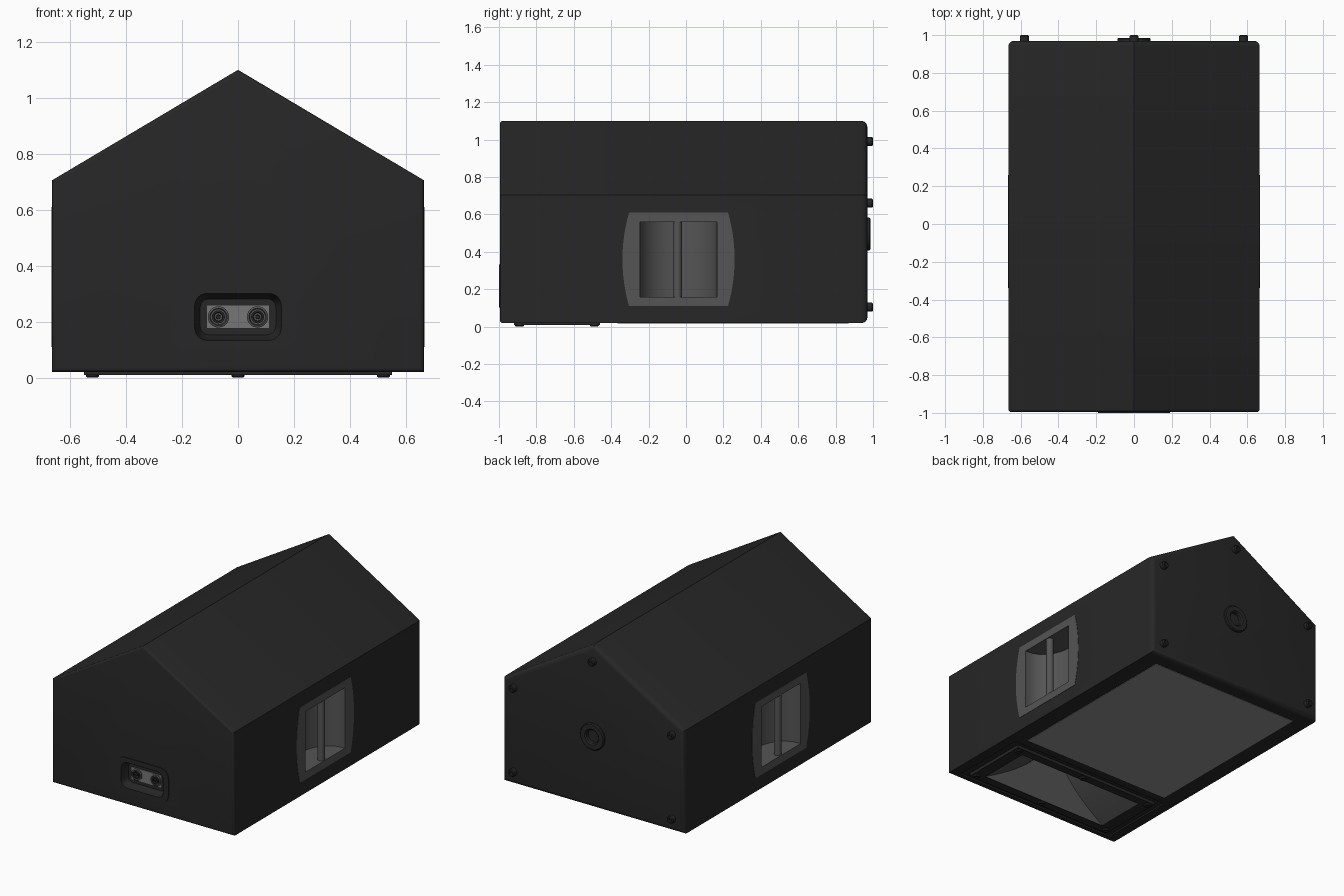
import bpy
import bmesh
from math import pi, sin, cos

cube = bpy.data.objects.get("Cube")
if cube:
    bpy.data.objects.remove(cube, do_unlink=True)


def material(name, grey):
    m = bpy.data.materials.new(name)
    m.use_nodes = True
    color = (grey, grey, grey, 1)
    m.diffuse_color = color
    bsdf = m.node_tree.nodes["Principled BSDF"]
    bsdf.inputs["Base Color"].default_value = color
    bsdf.inputs["Roughness"].default_value = 0.7
    return m


black = material("black_paint", 0.02)
plastic = material("grey_plastic", 0.09)
mesh_grey = material("grille_grey", 0.28)
metal = material("connector_metal", 0.18)


def place(axis, u, v, d):
    return {"x": (d, u, v), "y": (u, d, v), "z": (u, v, d)}[axis]


def loft(name, axis, rings, mat, bevel_ends=None):
    """Skin a list of (outline, depth) rings and cap both ends."""
    bm = bmesh.new()
    loops = [[bm.verts.new(place(axis, u, v, d)) for u, v in pts] for pts, d in rings]
    for a, b in zip(loops, loops[1:]):
        for i in range(len(a)):
            j = (i + 1) % len(a)
            bm.faces.new((a[i], a[j], b[j], b[i]))
    caps = [bm.faces.new(loops[0]), bm.faces.new(loops[-1])]
    bmesh.ops.recalc_face_normals(bm, faces=bm.faces)
    if bevel_ends:
        edge_sets = [list(c.edges) for c in caps]
        for edges, width in zip(edge_sets, bevel_ends):
            bmesh.ops.bevel(bm, geom=edges, offset=width, segments=4,
                            profile=0.5, affect="EDGES")
    me = bpy.data.meshes.new(name)
    bm.to_mesh(me)
    bm.free()
    me.materials.append(mat)
    ob = bpy.data.objects.new(name, me)
    bpy.context.collection.objects.link(ob)
    return ob


def prism(name, axis, pts, lo, hi, mat=black, bevel_ends=None):
    return loft(name, axis, [(pts, lo), (pts, hi)], mat, bevel_ends)


def circle(u, v, r, n=32):
    return [(u + r * cos(2 * pi * i / n), v + r * sin(2 * pi * i / n)) for i in range(n)]


def lathe(name, axis, u, v, profile, mat):
    return loft(name, axis, [(circle(u, v, r), d) for r, d in profile], mat)


def rect(u, v, hu, hv):
    return [(u - hu, v - hv), (u + hu, v - hv), (u + hu, v + hv), (u - hu, v + hv)]


def rounded(u, v, hu, hv, r, n=6):
    pts = []
    for k, (su, sv) in enumerate([(1, 1), (-1, 1), (-1, -1), (1, -1)]):
        for i in range(n + 1):
            a = pi / 2 * (k + i / n)
            pts.append((u + su * (hu - r) + r * cos(a), v + sv * (hv - r) + r * sin(a)))
    return pts


def activate(ob):
    bpy.ops.object.select_all(action="DESELECT")
    ob.select_set(True)
    bpy.context.view_layer.objects.active = ob


def cut(ob, cutter):
    mod = ob.modifiers.new("cut", "BOOLEAN")
    mod.operation = "DIFFERENCE"
    mod.solver = "EXACT"
    mod.object = cutter
    activate(ob)
    bpy.ops.object.modifier_apply(modifier=mod.name)
    bpy.data.objects.remove(cutter, do_unlink=True)


# Cabinet: five-sided shell with rounded ends
W, BASE = 0.665, 0.02
outline = [(-W, BASE), (W, BASE), (W, 0.705), (0, 1.1), (-W, 0.705)]
cabinet = prism("cabinet", "y", outline, -0.995, 0.97, black, (0.015, 0.03))

# Side handles: bowed frame, scooped cup and upright grip
HY, HZ = -0.04, 0.36
bow = []
for s in (1, -1):
    for i in range(13):
        t = -1 + i / 6
        bow.append((HY + s * (0.30 - 0.035 * t * t), HZ + s * 0.25 * t))
for side, s in (("left", 1), ("right", -1)):
    cut(cabinet, prism("cutter", "x", bow, s * 0.44, s * 0.7))
    handle = prism(side + "_handle_frame", "x", bow, s * 0.44, s * 0.667, plastic)
    scoop = [(s * 0.69, HY + 0.205), (s * 0.69, HY - 0.205)]
    for i in range(17):
        a = pi * i / 16
        scoop.append((s * (0.645 - 0.16 * sin(a)), HY - 0.205 * cos(a)))
    cut(handle, prism("cutter", "z", scoop, HZ - 0.2, HZ + 0.2))
    prism(side + "_handle_grip", "z", circle(s * 0.64, HY - 0.005, 0.023, 24),
          HZ - 0.205, HZ + 0.205, plastic)

# Horn: rebate in the cabinet, flanged rim and flared mouth
NY = -0.69
cut(cabinet, prism("cutter", "z", rect(0, NY, 0.6, 0.265), -0.1, 0.03))
cut(cabinet, prism("cutter", "z", rect(0, NY, 0.5, 0.2), -0.1, 0.42))
flange = rect(0, NY, 0.55, 0.23)
rim = loft("horn_rim", "z", [(flange, 0.03), (flange, 0.01)], black)
cut(rim, prism("cutter", "z", rect(0, NY, 0.47, 0.175), -0.1, 0.1))
rings = [(rect(0, NY, 0.495, 0.195), 0.4), (rect(0, NY, 0.495, 0.195), 0.029),
         (rect(0, NY, 0.47, 0.175), 0.012)]
for i in range(1, 13):
    t = i / 12
    rings.append((rect(0, NY, 0.06 + 0.41 * (1 - t) ** 1.7, 0.175 - 0.09 * t),
                  0.012 + 0.34 * t))
loft("horn_flare", "z", rings, plastic)
for x in (-0.52, 0, 0.52):
    for y in (NY - 0.2, NY + 0.2):
        lathe("horn_screw", "z", x, y,
              [(0.024, 0.015), (0.024, 0.006), (0.018, 0), (0.01, 0), (0.008, 0.005)], black)

# Woofer grille panel
prism("woofer_grille", "z", rect(0, 0.2525, 0.55, 0.6175), 0.0175, 0.04, mesh_grey)

# Input panel: bezel with a recessed dish, metal plate and two sockets
PZ = 0.217
cut(cabinet, prism("cutter", "y", rounded(0, PZ, 0.175, 0.1, 0.05), -1.1, -0.9))
bezel = prism("input_bezel", "y", rounded(0, PZ, 0.19, 0.115, 0.06), -1.0, -0.9)
dish = [(rounded(0, PZ, 0.155, 0.084, 0.045), -1.01),
        (rounded(0, PZ, 0.155, 0.084, 0.045), -0.998),
        (rounded(0, PZ, 0.135, 0.064, 0.03), -0.95)]
cut(bezel, loft("cutter", "y", dish, black))
prism("input_plate", "y", rect(0, PZ, 0.11, 0.04), -0.955, -0.94, metal)
for x in (-0.07, 0.07):
    lathe("input_socket_ring", "y", x, PZ,
          [(0.038, -0.953), (0.038, -0.962), (0.031, -0.965), (0.028, -0.958)], plastic)
    lathe("input_socket_core", "y", x, PZ,
          [(0.023, -0.955), (0.023, -0.968), (0.016, -0.968), (0.014, -0.958),
           (0.008, -0.958), (0.007, -0.968)], black)

# Back: round mounting socket and corner bolts
cut(cabinet, prism("cutter", "y", circle(0, 0.495, 0.045), 0.85, 1.1))
lathe("mount_socket", "y", 0, 0.495,
      [(0.088, 0.96), (0.088, 0.98), (0.082, 0.986), (0.052, 0.986),
       (0.044, 0.978), (0.04, 0.91)], black)
for x, z in ((-0.58, 0.105), (0.58, 0.105), (-0.58, 0.66), (0.58, 0.66), (0, 0.99)):
    lathe("back_bolt", "y", x, z,
          [(0.024, 0.96), (0.024, 0.994), (0.019, 1.0), (0.011, 1.0), (0.009, 0.99)], black)

# Smooth the rounded surfaces and keep hard edges
for ob in list(bpy.context.collection.objects):
    if ob.type == "MESH":
        activate(ob)
        bpy.ops.object.shade_smooth_by_angle(angle=pi / 7)
